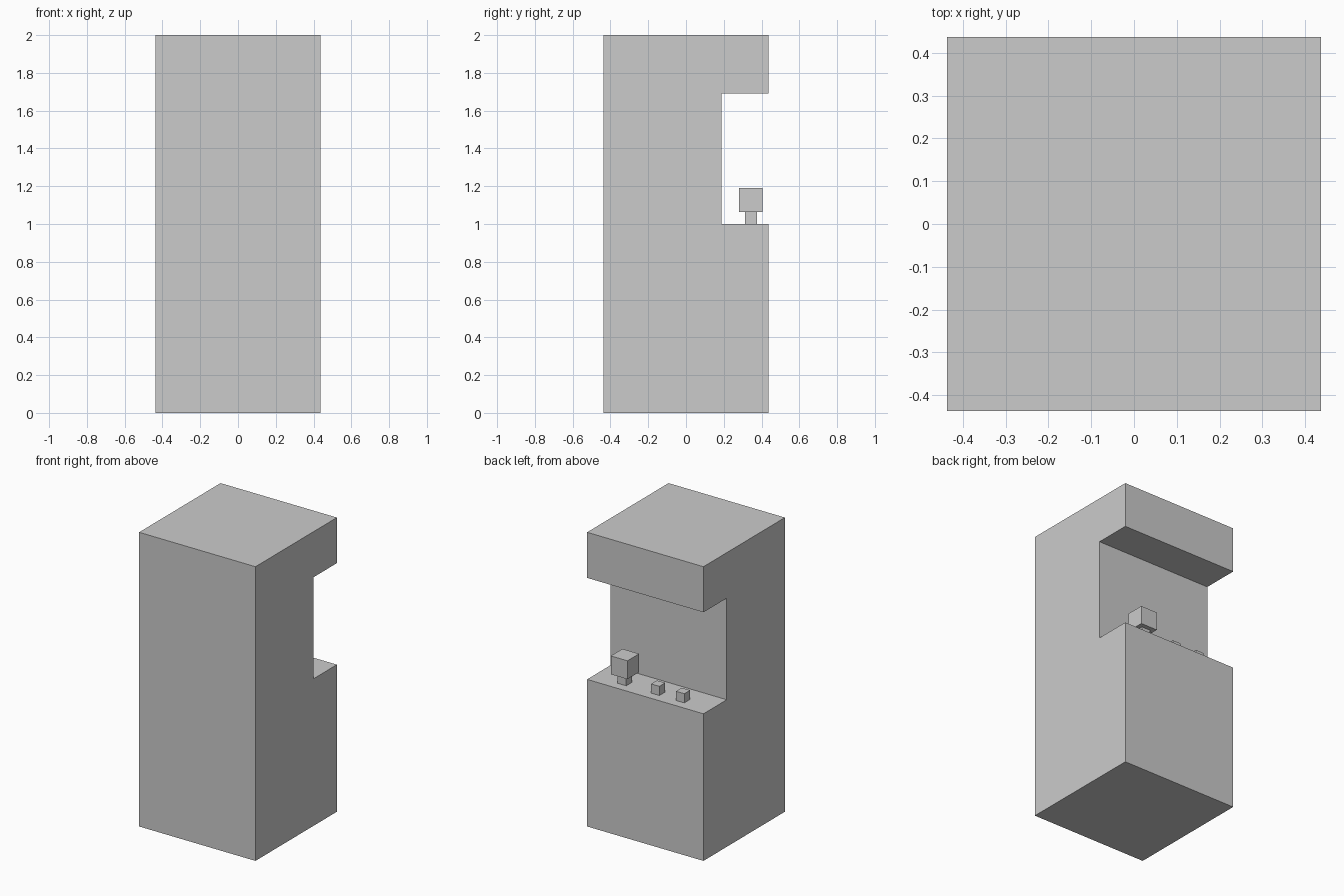
import bpy, bmesh

if "Cube" in bpy.data.objects:
    bpy.data.objects.remove(bpy.data.objects["Cube"])

HALF = 0.4375   # half width and depth of the cabinet
SHELF = 1.0     # height of the control shelf
CTRL_Y = 0.34375


def finish(name, bm):
    bmesh.ops.recalc_face_normals(bm, faces=bm.faces)
    mesh = bpy.data.meshes.new(name)
    bm.to_mesh(mesh)
    bm.free()
    obj = bpy.data.objects.new(name, mesh)
    bpy.context.collection.objects.link(obj)
    return obj


def box(name, x, y, z_bottom, size):
    bm = bmesh.new()
    bmesh.ops.create_cube(bm, size=size)
    bmesh.ops.translate(bm, verts=bm.verts, vec=(x, y, z_bottom + size / 2))
    return finish(name, bm)


# Cabinet: side profile (y, z) extruded across the width
profile = [(-HALF, 0), (HALF, 0), (HALF, SHELF), (0.1875, SHELF),
           (0.1875, 1.69), (HALF, 1.69), (HALF, 2), (-HALF, 2)]
bm = bmesh.new()
side = bm.faces.new([bm.verts.new((-HALF, y, z)) for y, z in profile])
ext = bmesh.ops.extrude_face_region(bm, geom=[side], use_keep_orig=True)
moved = [v for v in ext["geom"] if isinstance(v, bmesh.types.BMVert)]
bmesh.ops.translate(bm, verts=moved, vec=(2 * HALF, 0, 0))
finish("cabinet", bm)

# Joystick: small stem with a larger cube knob
box("joystick_stem", 0.21875, CTRL_Y, SHELF, 0.0645)
box("joystick_knob", 0.21875, CTRL_Y, SHELF + 0.0645, 0.125)

# Two push buttons
for i, x in enumerate((-0.03125, -0.21875), 1):
    box(f"button_{i}", x, CTRL_Y, SHELF, 0.0625)
